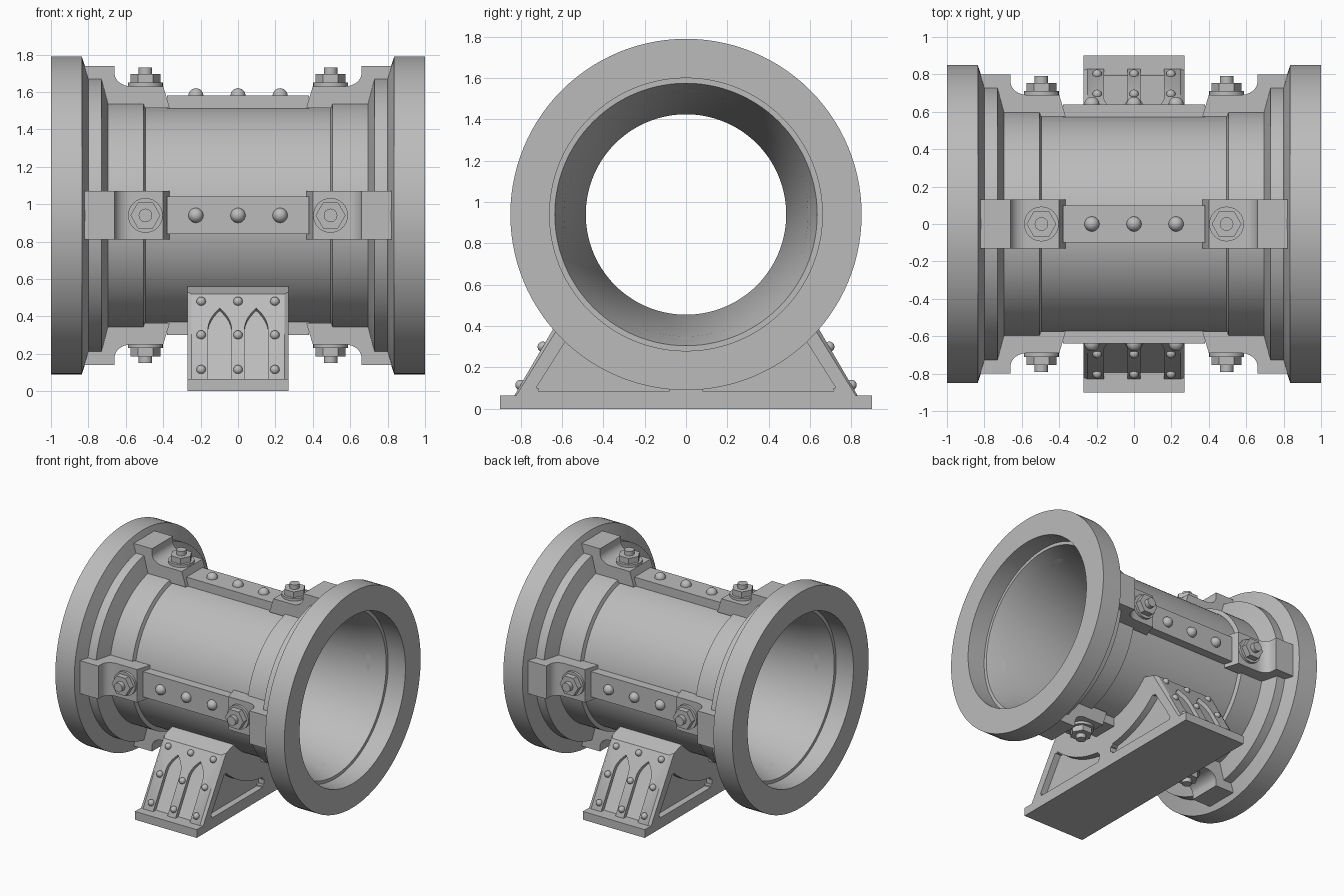
import bpy, bmesh
from math import radians, sin, cos, pi
from mathutils import Matrix, Vector

if "Cube" in bpy.data.objects:
    bpy.data.objects.remove(bpy.data.objects["Cube"])

AXIS_Z = 0.94
CENTRE = (0, 0, AXIS_Z)

steel = bpy.data.materials.new("grey steel")
GREY = (0.5, 0.5, 0.5, 1)
steel.diffuse_color = GREY
steel.use_nodes = True
steel.node_tree.nodes["Principled BSDF"].inputs["Base Color"].default_value = GREY


def frame(x, y, z):
    """Matrix whose columns are the given axes."""
    return Matrix((x, y, z)).transposed().to_4x4()


ALONG_Y = frame((1, 0, 0), (0, 0, 1), (0, -1, 0))
ALONG_X = frame((0, 1, 0), (0, 0, 1), (1, 0, 0))


def finish(name, bm, location=(0, 0, 0)):
    bmesh.ops.recalc_face_normals(bm, faces=bm.faces[:])
    mesh = bpy.data.meshes.new(name)
    bm.to_mesh(mesh)
    bm.free()
    mesh.materials.append(steel)
    ob = bpy.data.objects.new(name, mesh)
    ob.location = location
    bpy.context.scene.collection.objects.link(ob)
    return ob


def activate(ob):
    bpy.ops.object.select_all(action='DESELECT')
    ob.select_set(True)
    bpy.context.view_layer.objects.active = ob


def smooth(ob):
    activate(ob)
    bpy.ops.object.shade_smooth_by_angle(angle=radians(32))
    return ob


def prism(points, matrix, depth):
    bm = bmesh.new()
    face = bm.faces.new([bm.verts.new((a, b, -depth / 2)) for a, b in points])
    out = bmesh.ops.extrude_face_region(bm, geom=[face])
    top = [v for v in out["geom"] if isinstance(v, bmesh.types.BMVert)]
    bmesh.ops.translate(bm, verts=top, vec=(0, 0, depth))
    bm.transform(matrix)
    bmesh.ops.recalc_face_normals(bm, faces=bm.faces[:])
    return bm


def cylinder(bm, x, r, z0, z1, sides):
    m = Matrix.Translation((x, 0, (z0 + z1) / 2)) @ Matrix.Rotation(pi / 2, 4, 'Z')
    bmesh.ops.create_cone(bm, cap_ends=True, segments=sides, radius1=r,
                          radius2=r, depth=z1 - z0, matrix=m)


def ball(bm, centre, r):
    bmesh.ops.create_uvsphere(bm, u_segments=20, v_segments=12, radius=r,
                              matrix=Matrix.Translation(centre))


def cut(ob, cutter):
    cutter.hide_render = True
    mod = ob.modifiers.new("cut", 'BOOLEAN')
    mod.operation = 'DIFFERENCE'
    mod.solver = 'EXACT'
    mod.object = cutter
    activate(ob)
    bpy.ops.object.modifier_apply(modifier=mod.name)
    bpy.data.objects.remove(cutter)


# Flanged barrel: turned profile with a bore narrowing to the middle
half = [(0, .485), (.7, .59), (.85, .635), (.85, .66), (1, .66),
        (1, .85), (.835, .85), (.80, .74), (.73, .74), (.695, .61),
        (.505, .61), (.495, .58)]
loop = half + [(-x, r) for x, r in reversed(half[1:])]
bm = bmesh.new()
ring = [bm.verts.new((x, 0, r)) for x, r in loop]
edges = [bm.edges.new((ring[i - 1], ring[i])) for i in range(len(ring))]
bmesh.ops.spin(bm, geom=ring + edges, cent=(0, 0, 0), axis=(1, 0, 0),
               angle=2 * pi, steps=112, use_merge=True)
bmesh.ops.remove_doubles(bm, verts=bm.verts[:], dist=1e-4)
smooth(finish("barrel", bm, CENTRE))

# Clamp outline: high heel, hollow fillet, flat bolt pad, sloped toe
fillet = [(.57 + .09 * cos(a), .76 - .07 * sin(a))
          for a in [i * pi / 16 for i in range(9)]]
clamp = [(.82, .80), (.66, .80)] + fillet + [
    (.40, .69), (.365, .575), (.5, .575), (.72, .592), (.82, .64)]

for k, side in enumerate(("top", "front", "bottom", "back")):
    turned = []
    # Flat strip with three rivets
    box = [(-.38, .55), (.38, .55), (.38, .64), (-.38, .64)]
    turned.append(finish(side + "_strip", prism(box, ALONG_Y, .20), CENTRE))
    bm = bmesh.new()
    for x in (-.225, 0, .225):
        ball(bm, (x, 0, .64), .04)
    turned.append(finish(side + "_strip_rivets", bm, CENTRE))
    for s, end in ((1, "left"), (-1, "right")):
        # Clamp and its bolt
        pts = [(s * x, r) for x, r in clamp]
        turned.append(finish(f"{side}_{end}_clamp", prism(pts, ALONG_Y, .26), CENTRE))
        bm = bmesh.new()
        cylinder(bm, s * .495, .093, .68, .71, 32)
        cylinder(bm, s * .495, .08, .71, .755, 6)
        cylinder(bm, s * .495, .036, .755, .79, 24)
        turned.append(finish(f"{side}_{end}_bolt", bm, CENTRE))
    for ob in turned:
        ob.rotation_euler.x = k * pi / 2
        smooth(ob)

# Base plate
plate = [(-.90, 0), (.90, 0), (.90, .065), (-.90, .065)]
finish("base_plate", prism(plate, ALONG_X, .54))

# Saddle body, with chamfered sloping corners
FOOT = Vector((0, -.83, .065))
HEAD = Vector((0, -.565, .52))
seat = []
for i in range(33):
    a = radians(-48 + 3 * i)
    seat.append((.56 * sin(a), AXIS_Z - .56 * cos(a)))
body = [(FOOT.y, .05), (FOOT.y, FOOT.z), (HEAD.y, HEAD.z)]
body = body + seat + [(-y, z) for y, z in reversed(body)]
bm = prism(body, ALONG_X, .54)
corners = [e for e in bm.edges
           if abs(e.verts[0].co.z - e.verts[1].co.z) > .4]
bmesh.ops.bevel(bm, geom=corners, offset=.022, segments=1, affect='EDGES')
saddle = finish("saddle", bm)

# Triangular side pockets with rounded corners
arc = [(-.78 * sin(a), AXIS_Z - .78 * cos(a))
       for a in [radians(44.5 - 4 * i) for i in range(11)]]
pocket = [(-.735, .085)] + arc + [(arc[-1][0], .085)]
for face in (1, -1):
    for s in (1, -1):
        pts = [(s * y, z) for y, z in pocket]
        bm = prism(pts, Matrix.Translation((face * .27, 0, 0)) @ ALONG_X, .10)
        sharp = [e for e in bm.edges if e.calc_face_angle() > .5
                 and abs(e.verts[0].co.x - e.verts[1].co.x) > .05]
        bmesh.ops.bevel(bm, geom=sharp, offset=.018, segments=3, affect='EDGES')
        cut(saddle, finish("pocket_cutter", bm))

# Pointed arch recesses and rivets on both sloping faces
up = (HEAD - FOOT).normalized()
out = Vector((1, 0, 0)).cross(up)
slope = Matrix.Translation(FOOT) @ frame((1, 0, 0), up, out)
HALF, SPRING, RISE = .0625, .31, .13
curve = [(HALF * (1 - (i / 8) ** 2), SPRING + RISE * i / 8) for i in range(9)]
arch = [(HALF, -.005)] + curve
arch = arch + [(-x, s) for x, s in reversed(arch) if x > 0]
for turn, side in ((0, "front"), (pi, "back")):
    spin = Matrix.Rotation(turn, 4, 'Z')
    for cx in (-.0975, .0975):
        pts = [(x + cx, s) for x, s in arch]
        cut(saddle, finish("arch_cutter", prism(pts, spin @ slope, .06)))
    bm = bmesh.new()
    for x in (-.197, 0, .197):
        for z in (.115, .30, .48):
            ball(bm, (x, (z - FOOT.z) / up.z, 0), .025)
    bm.transform(spin @ slope)
    smooth(finish(side + "_saddle_rivets", bm))
smooth(saddle)
